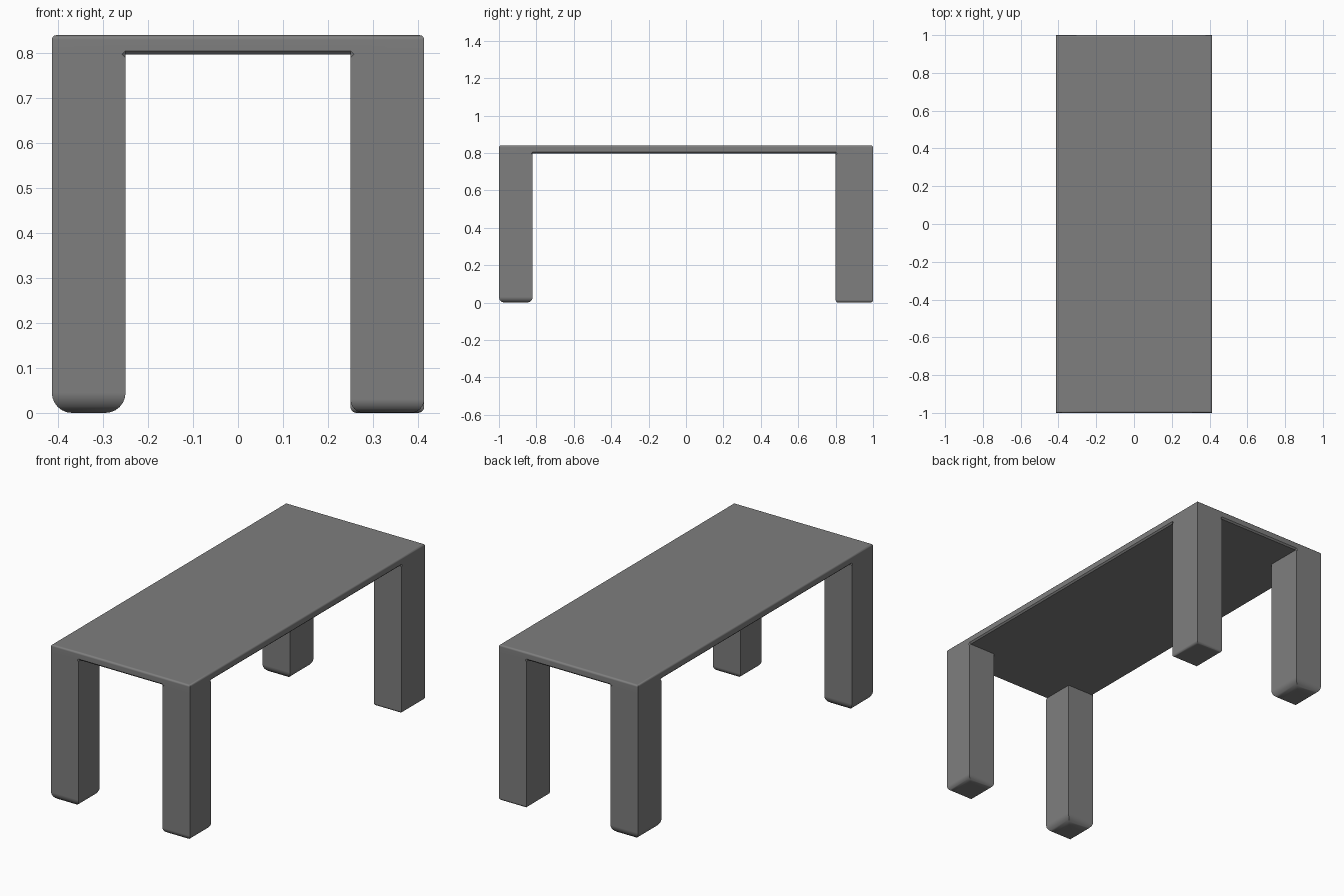
import bpy, bmesh, math

if "Cube" in bpy.data.objects:
    bpy.data.objects.remove(bpy.data.objects["Cube"])

# Grid planes: leg edges in x and y, then floor, underside and top in z
PLANES = [(-0.414, -0.25, 0.25, 0.414), (-1.0, -0.82, 0.80, 1.0), (0.0, 0.797, 0.84)]
UNDER, TOP = PLANES[2][1:]


def solid(c):
    """Full top layer, with legs only in the four corner cells below it."""
    i, j, k = c
    if not (0 <= i < 3 and 0 <= j < 3 and 0 <= k < 2):
        return False
    return k == 1 or (i != 1 and j != 1)


bm = bmesh.new()
verts = {}


def vert(key):
    if key not in verts:
        verts[key] = bm.verts.new([PLANES[a][key[a]] for a in range(3)])
    return verts[key]


# Tabletop and legs as one continuous skin
for cell in [(i, j, k) for i in range(3) for j in range(3) for k in range(2)]:
    if not solid(cell):
        continue
    for axis in range(3):
        for side in (0, 1):
            nb = list(cell)
            nb[axis] += 2 * side - 1
            if solid(nb):
                continue
            u, w = (axis + 1) % 3, (axis + 2) % 3
            ring = []
            for du, dw in ((0, 0), (1, 0), (1, 1), (0, 1)):
                p = list(cell)
                p[axis] += side
                p[u] += du
                p[w] += dw
                ring.append(vert(tuple(p)))
            bm.faces.new(ring if side else ring[::-1])
bm.normal_update()


def round_edges(test, radius, segments):
    """Round every edge whose midpoint and end points pass the test."""
    edges = [e for e in bm.edges
             if test((e.verts[0].co + e.verts[1].co) / 2, e.verts[0].co, e.verts[1].co)]
    bmesh.ops.bevel(bm, geom=edges, offset=radius, offset_type='OFFSET', segments=segments,
                    profile=0.5, affect='EDGES', clamp_overlap=False)


def on_rim(m):
    return abs(abs(m.x) - PLANES[0][3]) < 1e-4 or abs(abs(m.y) - 1) < 1e-4


def level(a, b, z):
    return abs(a.z - z) < 1e-4 and abs(b.z - z) < 1e-4


# Feet: each leg is rounded by its own amount
for sx, sy, r in ((-1, -1, 0.045), (-1, 1, 0.045), (1, -1, 0.03), (1, 1, 0.014)):
    round_edges(lambda m, a, b: level(a, b, 0) and m.x * sx > 0 and m.y * sy > 0, r, 6)

# Rounded top rim, and a chamfer on the lower rim between the legs
round_edges(lambda m, a, b: level(a, b, TOP) and on_rim(m), 0.01, 3)
round_edges(lambda m, a, b: level(a, b, UNDER) and on_rim(m)
            and (abs(m.x) < 0.2 or abs(m.y) < 0.7), 0.008, 1)

mesh = bpy.data.meshes.new("table")
bm.to_mesh(mesh)
bm.free()
table = bpy.data.objects.new("table", mesh)
bpy.context.collection.objects.link(table)
bpy.context.view_layer.objects.active = table
table.select_set(True)
bpy.ops.object.shade_smooth_by_angle(angle=math.radians(32))

# Keep the large faces evenly shaded next to the rounded edges
normals = table.modifiers.new("even_shading", 'WEIGHTED_NORMAL')
normals.keep_sharp = True
normals.weight = 100

# Dark grey finish
grey = bpy.data.materials.new("dark_grey")
grey.diffuse_color = (0.21, 0.21, 0.21, 1)
grey.use_nodes = True
grey.node_tree.nodes["Principled BSDF"].inputs["Base Color"].default_value = grey.diffuse_color
mesh.materials.append(grey)
